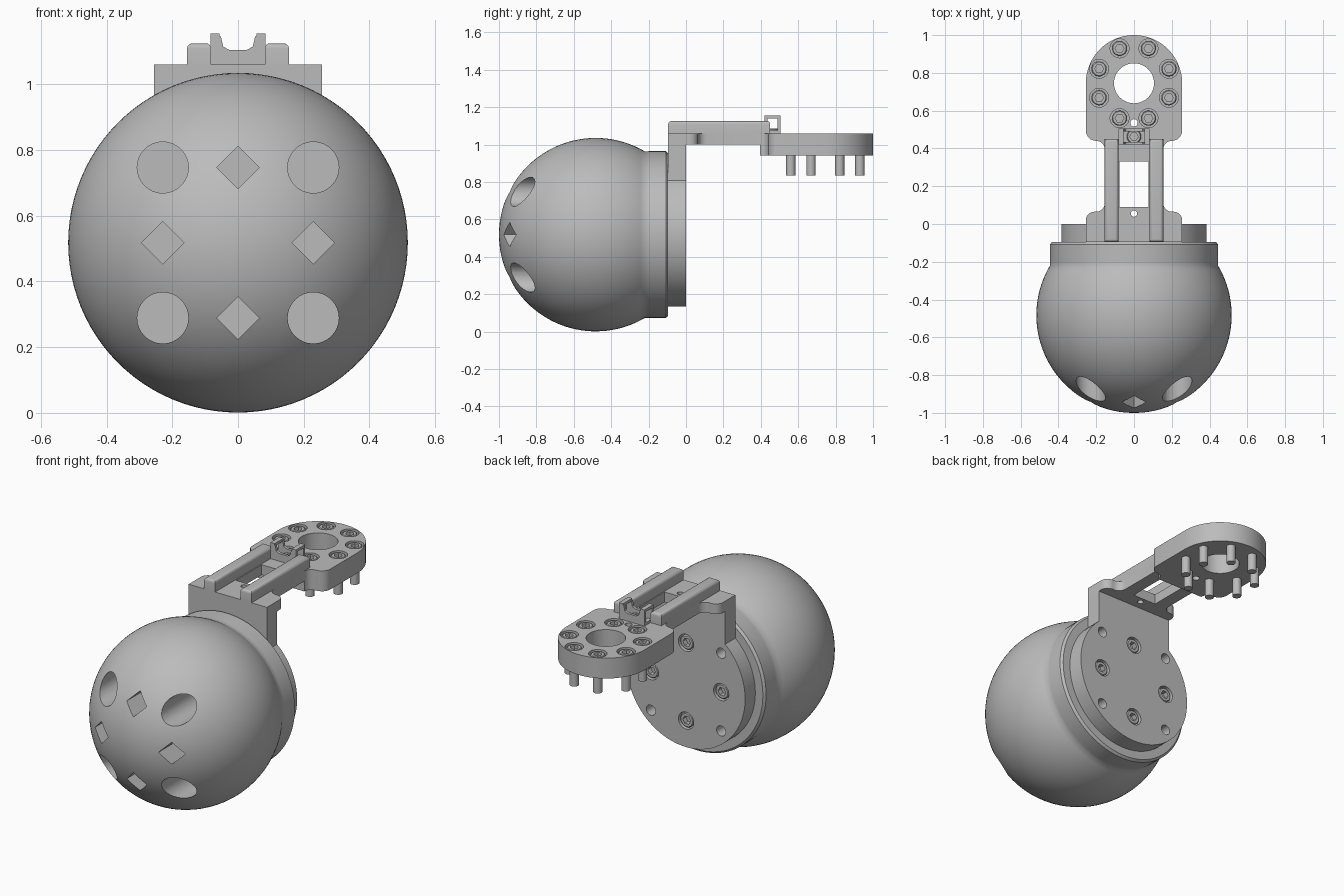
import bpy, bmesh, math
from mathutils import Matrix, Vector

cube = bpy.data.objects.get("Cube")
if cube:
    bpy.data.objects.remove(cube, do_unlink=True)

grey = bpy.data.materials.new("plain grey")
grey.use_nodes = True
COLOR = (0.5, 0.5, 0.5, 1)
grey.diffuse_color = COLOR
grey.node_tree.nodes["Principled BSDF"].inputs["Base Color"].default_value = COLOR

BACK = Matrix.Rotation(-math.pi / 2, 4, 'X')    # local z points to +y
FRONT = Matrix.Rotation(math.pi / 2, 4, 'X')    # local z points to -y
UP = Matrix.Identity(4)
ZC = 0.518                                      # height of the ball centre
made = []


def finish(bm, name):
    bmesh.ops.recalc_face_normals(bm, faces=bm.faces)
    mesh = bpy.data.meshes.new(name)
    bm.to_mesh(mesh)
    bm.free()
    mesh.materials.append(grey)
    ob = bpy.data.objects.new(name, mesh)
    bpy.context.collection.objects.link(ob)
    made.append(ob)
    return ob


def lathe(name, profile, steps=32, loc=(0, 0, 0), turn=UP):
    """Revolve (radius, height) points about local z."""
    bm = bmesh.new()
    vs = [bm.verts.new((r, 0, z)) for r, z in profile]
    edges = [bm.edges.new(p) for p in zip(vs, vs[1:])]
    bmesh.ops.spin(bm, geom=vs + edges, cent=(0, 0, 0), axis=(0, 0, 1),
                   angle=math.tau, steps=steps)
    bmesh.ops.remove_doubles(bm, verts=bm.verts, dist=1e-5)
    bm.transform(Matrix.Translation(loc) @ turn)
    return finish(bm, name)


def rod(name, r, z0, z1, steps=32, loc=(0, 0, 0), turn=UP):
    return lathe(name, [(0, z0), (r, z0), (r, z1), (0, z1)], steps, loc, turn)


def prism(name, pts, lo, hi, axis='Z'):
    """Extrude an outline along z, or along y for (x, z) outlines."""
    bm = bmesh.new()
    place = (lambda a, b: (a, b, lo)) if axis == 'Z' else (lambda a, b: (a, lo, b))
    face = bm.faces.new([bm.verts.new(place(a, b)) for a, b in pts])
    ext = bmesh.ops.extrude_face_region(bm, geom=[face])
    move = Vector((0, 0, hi - lo) if axis == 'Z' else (0, hi - lo, 0))
    bmesh.ops.translate(bm, vec=move,
                        verts=[v for v in ext["geom"] if isinstance(v, bmesh.types.BMVert)])
    return finish(bm, name)


def box(name, x, y, z):
    return prism(name, [(x[0], y[0]), (x[1], y[0]), (x[1], y[1]), (x[0], y[1])], *z)


def arc(cx, cy, r, a0, a1, n=6):
    return [(cx + r * math.cos(math.radians(a0 + (a1 - a0) * i / n)),
             cy + r * math.sin(math.radians(a0 + (a1 - a0) * i / n))) for i in range(n + 1)]


def mirrored(half):
    return half + [(-x, y) for x, y in reversed(half) if x > 1e-4]


def cut(target, cutters):
    for c in cutters:
        mod = target.modifiers.new("cut", 'BOOLEAN')
        mod.operation, mod.solver, mod.object = 'DIFFERENCE', 'EXACT', c
    deps = bpy.context.evaluated_depsgraph_get()
    deps.update()
    mesh = bpy.data.meshes.new_from_object(target.evaluated_get(deps))
    target.modifiers.clear()
    target.data = mesh
    for c in cutters:
        made.remove(c)
        bpy.data.objects.remove(c, do_unlink=True)


def bolts(name, places, turn, r, head, shank_r, length):
    """Socket-head bolts; each place is the centre of the head's top."""
    first = lathe(name, [(0, 0), (r * .88, 0), (r, -r * .12), (r, -head), (shank_r, -head),
                         (shank_r, -head - length), (0, -head - length)])
    cut(first, [rod("socket", r * .58, -head * .6, .05, 6)])
    for i, p in enumerate(places):
        ob = first if i == 0 else bpy.data.objects.new(f"{name}_{i + 1}", first.data)
        if i:
            bpy.context.collection.objects.link(ob)
            made.append(ob)
        ob.matrix_world = Matrix.Translation(p) @ turn


# Bolt layout shared by the ball and the mounting plate
S = 0.229
corners = [(sx * S, ZC + sz * S) for sx in (-1, 1) for sz in (-1, 1)]
cardinal = [(-S, ZC), (S, ZC), (0, ZC - S), (0, ZC + S)]

# Ball with rear collar
R, CY = 0.517, -0.483
ball_pts = [(R * math.sin(t), CY - R * math.cos(t))
            for t in (math.radians(120.5 * i / 40) for i in range(41))]
ball_pts[0] = (0, CY - R)
ball = lathe("ball", ball_pts + [(.446, -.2), (.446, -.108), (.434, -.095), (0, -.095)],
             96, (0, 0, ZC), BACK)
cut(ball, [rod("bore", .078, -1.1, -.35, 32, (x, 0, z), BACK) for x, z in corners]
    + [rod("nut_slot", .065, -1.1, -.35, 4, (x, 0, z), BACK) for x, z in cardinal])
bolts("ball_bolt", [(x, -.29, z) for x, z in corners], FRONT, .064, .07, .03, .15)

# Mounting plate: disc with a squared upper tab
a = math.degrees(math.acos(.255 / .385))
plate = prism("mounting_plate", [(.255, 1.0)] + arc(0, ZC, .385, a, -180 - a, 64)
              + [(-.255, 1.0)], -.095, 0, 'Y')
cut(plate, [rod("hole", .03, -.07, .1, 24, (x, 0, z), BACK) for x, z in corners]
    + [rod("bore", .05, -.06, .1, 32, (x, 0, z), BACK) for x, z in cardinal])
bolts("plate_bolt", [(x, -.006, z) for x, z in cardinal], BACK, .043, .05, .027, .27)

# Arm slab flaring into the round head
HY = 0.745
head_half = (arc(.2, .395, .045, 180, 90) + arc(.2, .495, .055, -90, 0)
             + arc(0, HY, .255, 0, 90, 24))
arm_half = ([(.255, -.095)] + arc(.21, .02, .045, 0, 90)
            + arc(.2, .11, .045, 270, 180) + head_half)
arm = prism("arm", mirrored(arm_half), 1.0, 1.06)
head = prism("head_underside", mirrored(head_half), .94, 1.0)
ring = [(.2 * math.cos(t), HY + .2 * math.sin(t))
        for t in (math.radians(22.5 + 45 * i) for i in range(8))]
through = lambda: [rod("hole", .106, .9, 1.1, 48, (0, HY, 0)),
                   rod("hole", .02, .9, 1.1, 16, (0, .535, 0))]
cut(head, through())
cut(arm, through() + [box("slot", (-.077, .077), (.09, .33), (.9, 1.1)),
                      rod("hole", .017, .9, 1.1, 16, (0, .055, 0))]
    + [rod("bore", .05, 1.02, 1.1, 32, (x, y, 0)) for x, y in ring])
bolts("head_bolt", [(x, y, 1.056) for x, y in ring], UP, .04, .045, .025, .176)

# Stiffening ribs with rounded top edges
for side, x in (("right", (-.155, -.082)), ("left", (.082, .155))):
    rib = box(side + "_rib", x, (-.095, .45), (1.06, 1.125))
    bm = bmesh.new()
    bm.from_mesh(rib.data)
    top = [e for e in bm.edges if all(v.co.z > 1.12 for v in e.verts)]
    bmesh.ops.bevel(bm, geom=top, offset=.016, segments=4, profile=.5, affect='EDGES')
    bm.to_mesh(rib.data)
    bm.free()

# Cable clip and its screw
clip = mirrored([(.027, 1.105), (.045, 1.115), (.052, 1.145), (.083, 1.152), (.083, 1.06)][::-1])
for name, y in (("clip_front_wall", .42), ("clip_back_wall", .49)):
    prism(name, clip, y, y + .015, 'Y')
for side, x in (("right", (-.083, -.056)), ("left", (.056, .083))):
    box(side + "_clip_bar", x, (.42, .505), (1.14, 1.155))
    box(side + "_clip_foot", x, (.42, .505), (1.06, 1.075))
bolts("clip_screw", [(0, .463, 1.085)], UP, .038, .025, .02, .02)

# Smooth shading with crisp edges
bpy.ops.object.select_all(action='DESELECT')
for ob in made:
    ob.select_set(True)
bpy.context.view_layer.objects.active = ball
bpy.ops.object.shade_smooth_by_angle(angle=math.radians(35))
